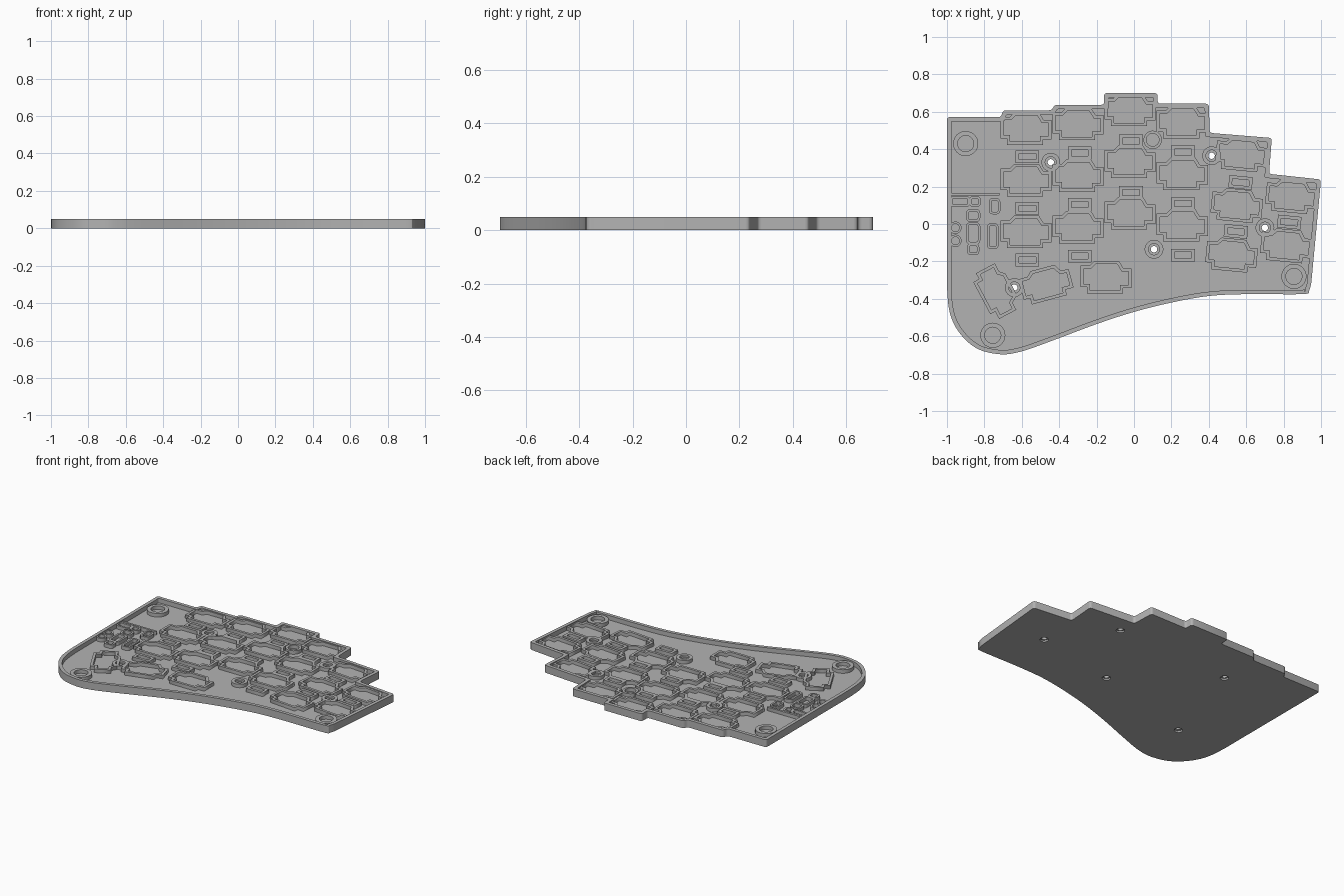
import bpy
from math import cos, sin, pi, radians
from mathutils import Vector, Matrix

cube = bpy.data.objects.get("Cube")
if cube:
    bpy.data.objects.remove(cube)

grey = bpy.data.materials.new("case_grey")
grey.use_nodes = True
GREY = (0.45, 0.45, 0.45, 1)
grey.diffuse_color = GREY
grey.node_tree.nodes["Principled BSDF"].inputs["Base Color"].default_value = GREY

FLOOR, WALL, RIM = 0.02, 0.044, 0.05


def vecs(points):
    return [Vector(p) for p in points]


def circle(x, y, r, n=32):
    return [Vector((x + r * cos(2 * pi * i / n), y + r * sin(2 * pi * i / n))) for i in range(n)]


def box(x, y, w, h):
    return vecs([(x - w / 2, y - h / 2), (x + w / 2, y - h / 2),
                 (x + w / 2, y + h / 2), (x - w / 2, y + h / 2)])


def offset(loop, d):
    """Grow (d > 0) or shrink a loop with mitred corners."""
    n = len(loop)
    area = sum(loop[i - 1].cross(loop[i]) for i in range(n))
    d = d if area > 0 else -d
    out = []
    for i in range(n):
        a = (loop[i] - loop[i - 1]).normalized()
        b = (loop[(i + 1) % n] - loop[i]).normalized()
        na, nb = Vector((a.y, -a.x)), Vector((b.y, -b.x))
        out.append(loop[i] + (na + nb) * d / (1 + na.dot(nb)))
    return out


def rounded(loop, r):
    """Replace each corner by a small arc."""
    out, n = [], len(loop)
    for i, p in enumerate(loop):
        a, b = loop[i - 1] - p, loop[(i + 1) % n] - p
        s = p + a.normalized() * min(r, a.length * 0.4)
        e = p + b.normalized() * min(r, b.length * 0.4)
        out += [s.lerp(p, t).lerp(p.lerp(e, t), t) for t in (0, 0.33, 0.67, 1)]
    return out


def smooth(pts, steps=5):
    """Smooth path through the points."""
    out = []
    for i in range(len(pts) - 1):
        p0, p1, p2 = pts[max(i - 1, 0)], pts[i], pts[i + 1]
        p3 = pts[min(i + 2, len(pts) - 1)]
        for k in range(steps):
            t = k / steps
            out.append(0.5 * (2 * p1 + (p2 - p0) * t + (2 * p0 - 5 * p1 + 4 * p2 - p3) * t * t
                              + (3 * p1 - p0 - 3 * p2 + p3) * t ** 3))
    return out + [pts[-1]]


def plate(name, loops, z0, z1, soft=False):
    """Extrude a filled outline; further loops become holes."""
    curve = bpy.data.curves.new(name, 'CURVE')
    curve.dimensions, curve.fill_mode = '2D', 'BOTH'
    curve.extrude = (z1 - z0) / 2
    for loop in loops:
        s = curve.splines.new('POLY')
        s.points.add(len(loop) - 1)
        for pt, p in zip(s.points, loop):
            pt.co = (p.x, p.y, 0, 1)
        s.use_cyclic_u = True
    temp = bpy.data.objects.new(name + "_path", curve)
    bpy.context.collection.objects.link(temp)
    bpy.context.view_layer.update()
    mesh = bpy.data.meshes.new_from_object(
        temp.evaluated_get(bpy.context.evaluated_depsgraph_get()))
    bpy.data.objects.remove(temp)
    mesh.transform(Matrix.Translation((0, 0, (z0 + z1) / 2)))
    mesh.materials.clear()
    mesh.materials.append(grey)
    ob = bpy.data.objects.new(name, mesh)
    bpy.context.collection.objects.link(ob)
    if soft:
        bpy.ops.object.select_all(action='DESELECT')
        ob.select_set(True)
        bpy.context.view_layer.objects.active = ob
        bpy.ops.object.shade_smooth_by_angle(angle=radians(35))
    return ob


def frame(name, inner, width, top=WALL, soft=False):
    return plate(name, [offset(inner, width), inner], FLOOR / 2, top, soft)


def place(loop, x, y, deg):
    rot = Matrix.Rotation(radians(deg), 2)
    return [rot @ p + Vector((x, y)) for p in loop]


# Case outline: stepped back edge, swept palm edge
steps = vecs([(-1, 0.572), (-0.71, 0.572), (-0.70, 0.608), (-0.44, 0.608), (-0.425, 0.637),
              (-0.16, 0.637), (-0.16, 0.70), (0.126, 0.70), (0.126, 0.643), (0.40, 0.643),
              (0.405, 0.487), (0.737, 0.46), (0.722, 0.268), (1, 0.238), (0.947, -0.325)])
palm = smooth(vecs([(0.935, -0.36), (0.90, -0.375), (0.6, -0.375), (0.4, -0.385), (0.2, -0.42),
                    (0, -0.47), (-0.2, -0.535), (-0.4, -0.61), (-0.55, -0.665), (-0.63, -0.688),
                    (-0.71, -0.697), (-0.82, -0.675), (-0.9, -0.62), (-0.96, -0.54),
                    (-0.99, -0.45), (-1, -0.33)]))
outline = steps + palm
outer = rounded(outline, 0.016)
screws = [(-0.445, 0.33), (0.415, 0.365), (0.70, -0.02), (0.107, -0.135), (-0.64, -0.34)]

plate("case_floor", [outer] + [circle(x, y, 0.026) for x, y in screws], 0, FLOOR, True)
plate("case_rim", [outer, rounded(offset(outline, -0.023), 0.008)], FLOOR / 2, RIM, True)

# Screw bosses with through holes
for i, (x, y) in enumerate(screws):
    plate(f"screw_seat_{i}", [circle(x, y, 0.034), circle(x, y, 0.017)], 0.011, 0.03, True)
    frame(f"screw_collar_{i}", circle(x, y, 0.03), 0.02, WALL, True)

# Round foot or magnet cups
for i, (x, y) in enumerate([(-0.90, 0.43), (-0.755, -0.595), (0.855, -0.28), (0.10, 0.45)]):
    r = 0.043 if i < 3 else 0.034
    frame(f"round_cup_{i}", circle(x, y, r), 0.024 if i < 3 else 0.015, WALL, True)

# Key socket frames and the light slots behind them
socket = vecs([(-0.12, -0.035), (-0.085, -0.035), (-0.085, -0.07), (0.075, -0.07),
               (0.075, -0.04), (0.12, -0.04), (0.12, 0.03), (0.085, 0.03), (0.06, 0.07),
               (-0.055, 0.07), (-0.08, 0.045), (-0.12, 0.045)])
slot = box(0, 0, 0.09, 0.032)
keys = [(x, y - 0.276 * row, 0) for x, y in
        ((-0.578, 0.51), (-0.30, 0.535), (-0.022, 0.61), (0.258, 0.545)) for row in range(3)]
keys += [(0.575, 0.372, -5.5), (0.55, 0.10, -5.5), (0.522, -0.165, -5.5),
         (0.842, 0.148, -5.5), (0.815, -0.115, -5.5),
         (-0.15, -0.285, 0), (-0.47, -0.32, 15), (-0.735, -0.36, -62)]
for i, (x, y, deg) in enumerate(keys):
    frame(f"socket_frame_{i}", place(socket, x, y, deg), 0.017)

slots = [(x, y - 0.276 * row, 0) for x, y in
         ((-0.57, 0.36), (-0.29, 0.38), (-0.016, 0.445), (0.262, 0.385)) for row in range(3)
         if (x, row) != (-0.016, 2)]
slots += [(0.57, 0.222, -5.5), (0.545, -0.04, -5.5), (0.83, 0.01, -5.5)]
for i, (x, y, deg) in enumerate(slots):
    frame(f"light_slot_{i}", place(slot, x, y, deg), 0.018)

# Connector and switch compartments by the left edge
plate("compartment_wall", [box(-0.85, 0.16, 0.26, 0.014)], FLOOR / 2, WALL)
for i, (x, y, w, h) in enumerate([(-0.93, 0.12, 0.08, 0.032), (-0.85, 0.12, 0.035, 0.032),
                                  (-0.745, 0.095, 0.035, 0.06), (-0.86, 0.045, 0.05, 0.04),
                                  (-0.86, -0.05, 0.05, 0.09), (-0.86, -0.135, 0.04, 0.035),
                                  (-0.755, -0.065, 0.035, 0.11)]):
    frame(f"compartment_{i}", rounded(box(x, y, w, h), 0.008), 0.013)
for i, y in enumerate((-0.02, -0.09)):
    frame(f"peg_cup_{i}", circle(-0.955, y, 0.021), 0.012, WALL, True)
